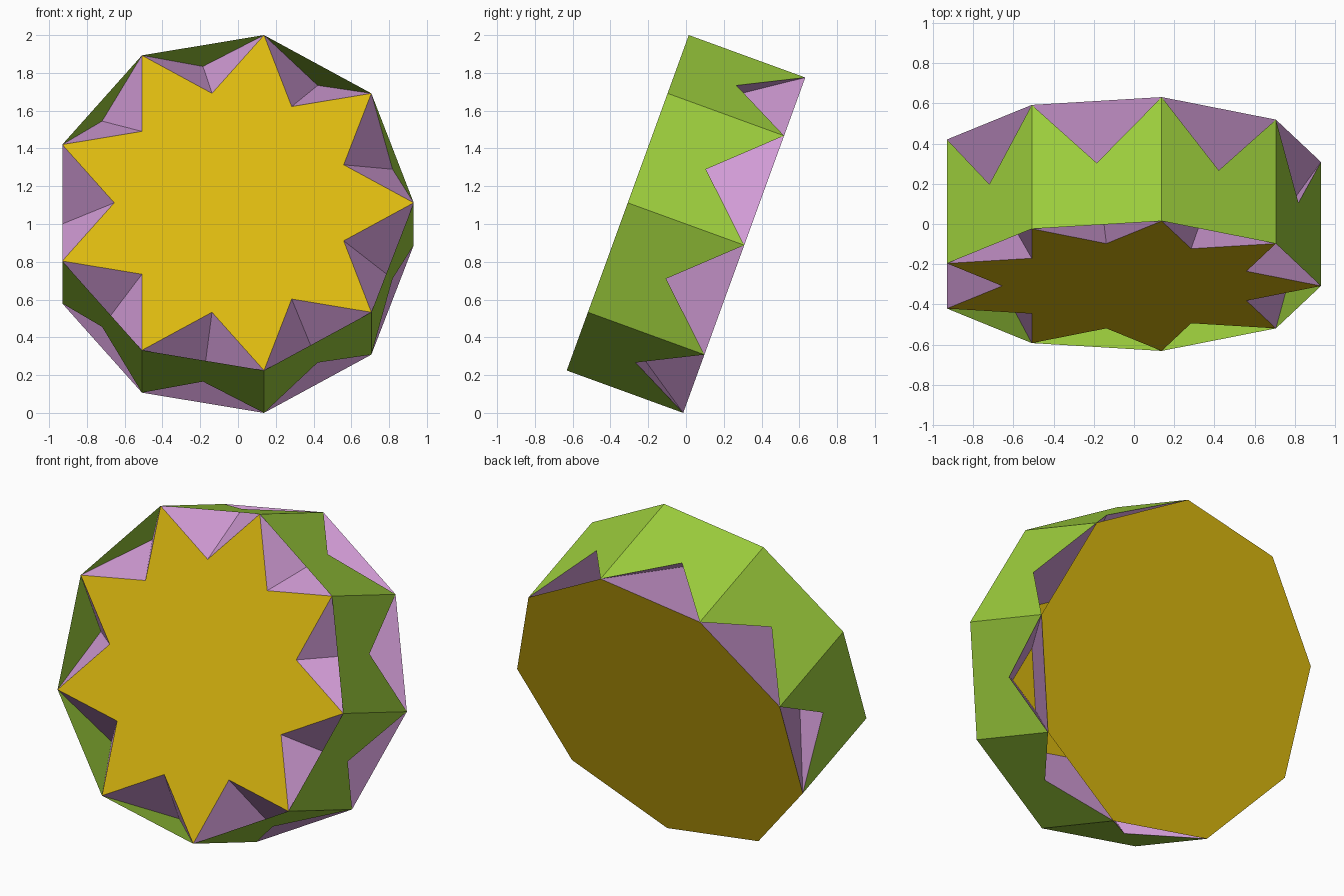
import bpy
import math

cube = bpy.data.objects.get("Cube")
if cube:
    bpy.data.objects.remove(cube, do_unlink=True)

SIDES = 9
STEP = math.tau / SIDES
TILT = math.radians(20)
R = 0.9593                              # ring radius
H = R * math.sin(STEP / 2)              # half depth, so side panels are square
NOTCH = R * math.cos(3 * math.pi / SIDES) / math.cos(2 * math.pi / SIDES)
SHIFT_X = -R * (1 - math.cos(STEP / 2)) / 2


def srgb(r, g, b):
    def lin(c):
        c /= 255
        return c / 12.92 if c <= 0.04045 else ((c + 0.055) / 1.055) ** 2.4
    return (lin(r), lin(g), lin(b), 1.0)


def material(name, color):
    mat = bpy.data.materials.new(name)
    mat.use_nodes = True
    mat.diffuse_color = color
    bsdf = next(n for n in mat.node_tree.nodes if n.type == 'BSDF_PRINCIPLED')
    bsdf.inputs["Base Color"].default_value = color
    return mat


def point(i, z, r=R):
    """Point at step i around the ring, at height z along the axis."""
    return (r * math.cos(i * STEP), r * math.sin(i * STEP), z)


def build(name, faces, mat):
    """Make one object from a list of polygons, tilted back on its rim."""
    verts, index, polys = [], {}, []
    for face in faces:
        poly = []
        for p in face:
            key = tuple(round(c, 5) for c in p)
            if key not in index:
                index[key] = len(verts)
                verts.append(p)
            poly.append(index[key])
        polys.append(poly)
    mesh = bpy.data.meshes.new(name)
    mesh.from_pydata(verts, [], polys)
    mesh.materials.append(mat)
    mesh.update()
    obj = bpy.data.objects.new(name, mesh)
    obj.location = (SHIFT_X, 0, 1)
    obj.rotation_euler = (math.pi / 2 - TILT, 0, 0)
    bpy.context.scene.collection.objects.link(obj)
    return obj


yellow = material("golden yellow", srgb(222, 187, 16))
green = material("leaf green", srgb(156, 205, 60))
pink = material("orchid pink", srgb(213, 158, 217))

ring = range(SIDES)

# Front nine-pointed star
star = [p for i in ring for p in (point(i, H), point(i + 0.5, H, NOTCH))]
build("front_star", [star], yellow)

# Back nonagon
build("back_plate", [[point(-i, -H) for i in ring]], yellow)

# Square side panels, notched from the back edge to the panel centre
build("side_panels",
      [[point(i, -H), point(i + 0.5, 0, R * math.cos(STEP / 2)),
        point(i + 1, -H), point(i + 1, H), point(i, H)] for i in ring], green)

# Slanted trapezoids from each back edge to a long chord of the star
build("slanted_webs",
      [[point(i, -H), point(i + 1, -H), point(i + 2, H), point(i - 1, H)]
       for i in ring], pink)
